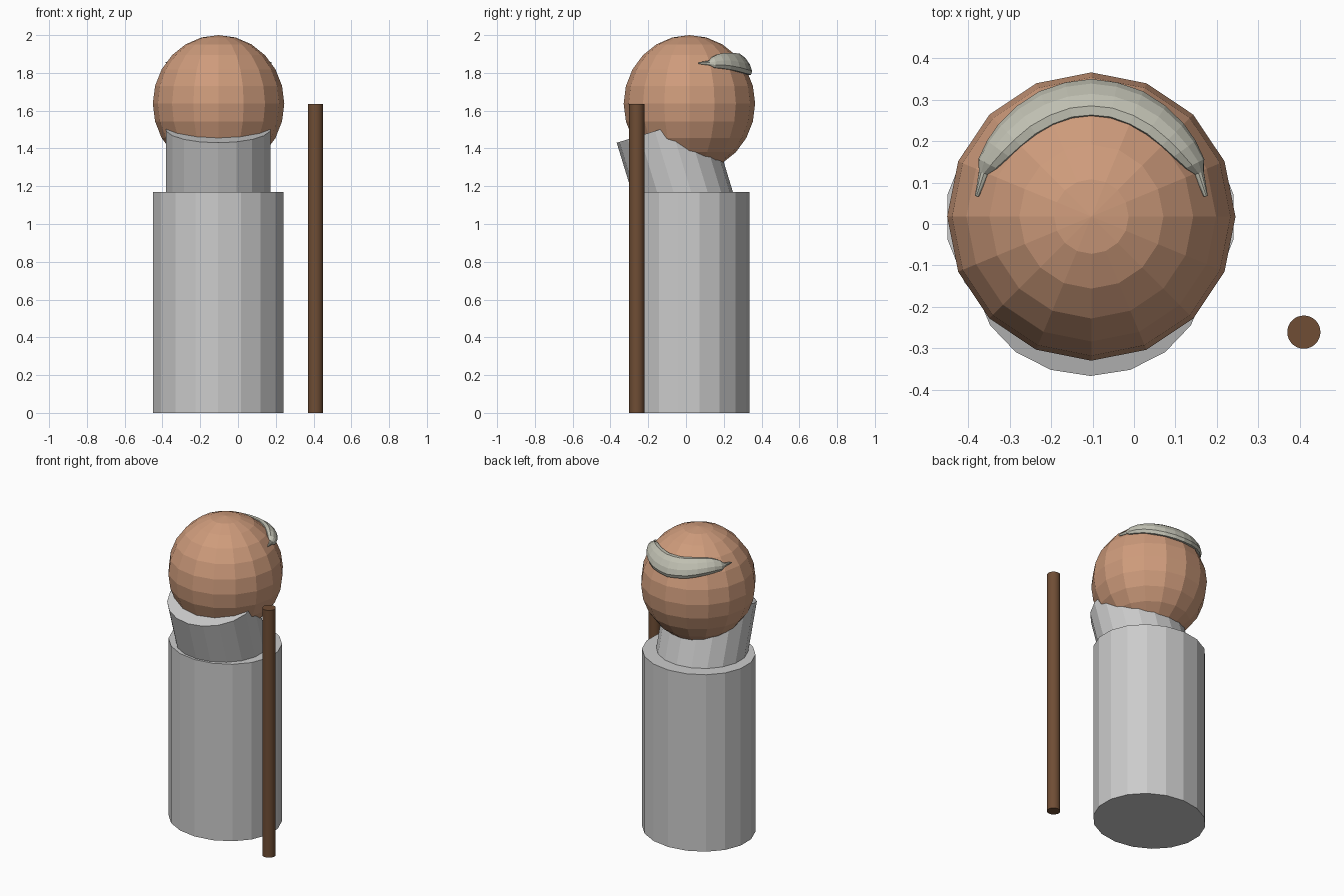
import bpy, bmesh
from math import sin, cos, asin, radians, pi
from mathutils import Vector

if "Cube" in bpy.data.objects:
    bpy.data.objects.remove(bpy.data.objects["Cube"])

HEAD = Vector((-0.103, 0.018, 1.637))
HEAD_R, HEAD_H = 0.348, 0.363


def material(name, rgb):
    m = bpy.data.materials.new(name)
    m.diffuse_color = (*rgb, 1)
    m.use_nodes = True
    m.node_tree.nodes["Principled BSDF"].inputs["Base Color"].default_value = m.diffuse_color
    return m


def cylinder(name, sides, size, centre, tilt=0, mat=None):
    bpy.ops.mesh.primitive_cylinder_add(vertices=sides, radius=1, depth=1,
                                        location=centre, rotation=(tilt, 0, 0))
    ob = bpy.context.object
    ob.name = name
    ob.scale = size
    if mat:
        ob.data.materials.append(mat)
    return ob


skin = material("skin", (0.62, 0.33, 0.20))
wood = material("wood", (0.16, 0.075, 0.035))
hair_grey = material("hair_grey", (0.52, 0.52, 0.44))

# Robe body and tilted collar, both slightly flattened front to back
cylinder("body", 18, (0.35, 0.32, 1.17), (-0.105, 0.017, 0.585))
tilt = radians(17)
top = Vector((-0.105, -0.122, 1.505))
axis = Vector((0, -sin(tilt), cos(tilt)))
cylinder("collar", 18, (0.28, 0.256, 0.5), top - axis * 0.25, tilt)

# Staff standing beside the body
staff = cylinder("staff", 32, (0.04, 0.04, 1.635), (0.41, -0.261, 0.8175), mat=wood)
for p in staff.data.polygons:
    p.use_smooth = len(p.vertices) == 4

# Head
bpy.ops.mesh.primitive_uv_sphere_add(segments=16, ring_count=12, radius=1, location=HEAD)
head = bpy.context.object
head.name = "head"
head.scale = (HEAD_R, HEAD_R, HEAD_H)
head.data.materials.append(skin)

# Hair fringe: tapered elliptical tube lying on the back of the head
# (angle round the head, height, half width along the scalp, thickness)
half = [(10, 1.852, 0.003, 0.006), (22, 1.852, 0.014, 0.012), (27, 1.855, 0.034, 0.024),
        (36, 1.86, 0.046, 0.030), (45, 1.86, 0.054, 0.032), (56, 1.856, 0.060, 0.032),
        (67.5, 1.851, 0.066, 0.031), (79, 1.847, 0.067, 0.030), (90, 1.845, 0.070, 0.030)]
stations = half + [(180 - a, z, w, t) for a, z, w, t in reversed(half[:-1])]
bm = bmesh.new()
rings = []
for a, z, w, t in stations:
    a = radians(a)
    lat = asin((z - HEAD.z) / HEAD_H)
    around = Vector((cos(a), sin(a), 0))
    up = Vector((0, 0, 1))
    centre = HEAD + around * HEAD_R * cos(lat) + up * (z - HEAD.z)
    normal = around * cos(lat) + up * sin(lat)
    along = up * cos(lat) - around * sin(lat)
    rings.append([bm.verts.new(centre + along * w * cos(k * pi / 5) + normal * t * sin(k * pi / 5))
                  for k in range(10)])
for r0, r1 in zip(rings, rings[1:]):
    for k in range(10):
        j = (k + 1) % 10
        bm.faces.new((r0[k], r0[j], r1[j], r1[k]))
bm.faces.new(rings[0])
bm.faces.new(rings[-1])
bmesh.ops.recalc_face_normals(bm, faces=bm.faces)
me = bpy.data.meshes.new("hair_fringe")
bm.to_mesh(me)
bm.free()
me.materials.append(hair_grey)
bpy.context.collection.objects.link(bpy.data.objects.new("hair_fringe", me))
